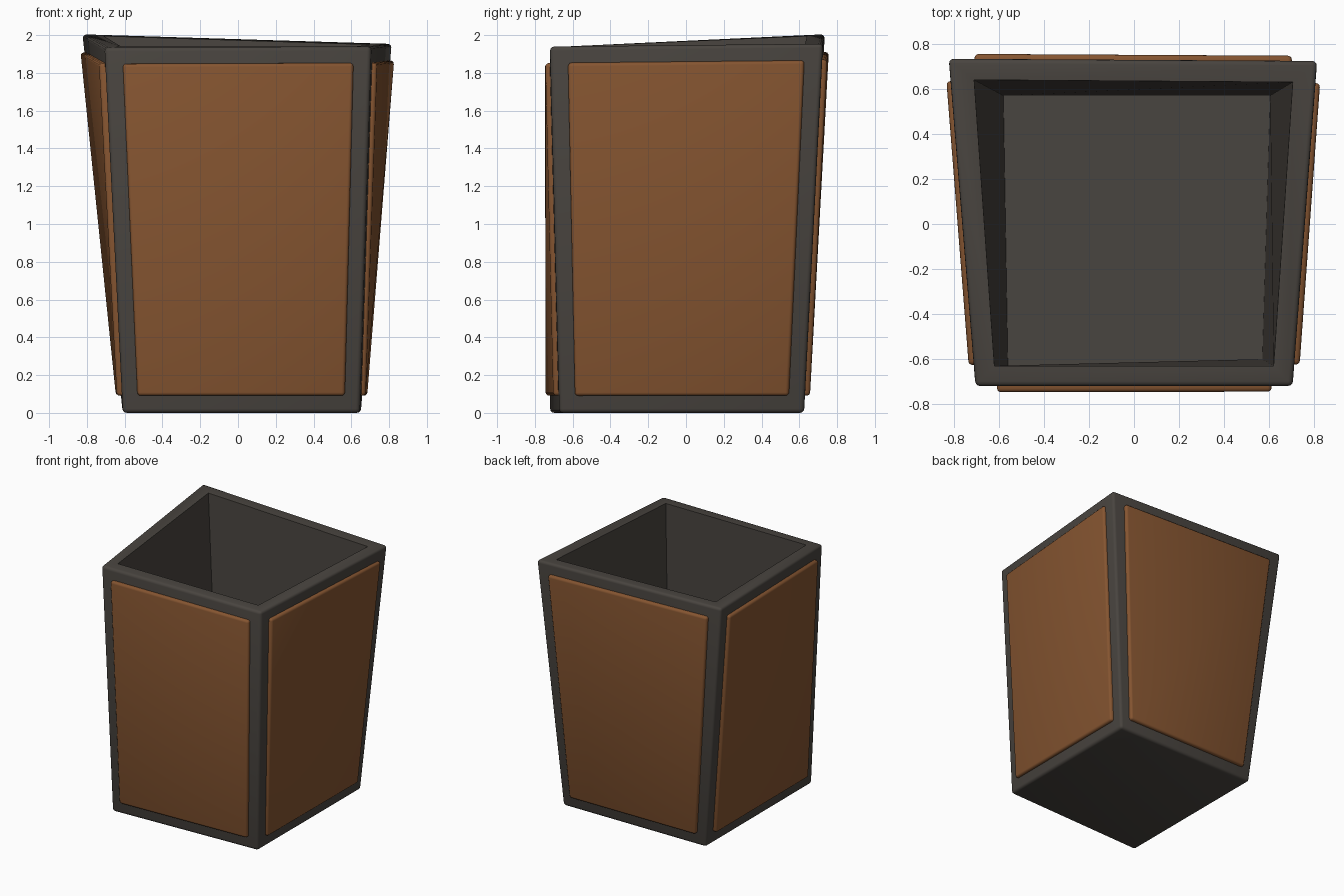
import bpy, bmesh
from mathutils import Vector

if "Cube" in bpy.data.objects:
    bpy.data.objects.remove(bpy.data.objects["Cube"])


def material(name, col):
    m = bpy.data.materials.new(name)
    m.diffuse_color = (*col, 1)
    m.use_nodes = True
    m.node_tree.nodes["Principled BSDF"].inputs["Base Color"].default_value = m.diffuse_color
    return m


iron = material("dark iron", (0.066, 0.058, 0.050))
wood = material("brown wood", (0.235, 0.090, 0.030))

# Skewed corners in order front-left, front-right, back-right, back-left
bottom = [Vector(p) for p in ((-.61, -.72, 0), (.645, -.67, 0), (.65, .625, 0), (-.61, .62, 0))]
top = [Vector(p) for p in ((-.705, -.72, 1.935), (.705, -.72, 1.94), (.815, .725, 1.955), (-.825, .735, 2.005))]
rim = [Vector(p) for p in ((-.62, -.63, 1.94), (.62, -.63, 1.94), (.705, .63, 1.95), (-.71, .64, 1.995))]
floor = [Vector(p) for p in ((-.56, -.63, .12), (.57, -.60, .12), (.605, .57, .12), (-.58, .57, .12))]


def finish(bm, name, mat, edges, width):
    bmesh.ops.recalc_face_normals(bm, faces=bm.faces)
    bmesh.ops.bevel(bm, geom=edges, offset=width, segments=3, profile=0.5, affect='EDGES')
    me = bpy.data.meshes.new(name)
    bm.to_mesh(me)
    bm.free()
    me.materials.append(mat)
    ob = bpy.data.objects.new(name, me)
    bpy.context.collection.objects.link(ob)
    bpy.ops.object.select_all(action='DESELECT')
    ob.select_set(True)
    bpy.context.view_layer.objects.active = ob
    bpy.ops.object.shade_smooth_by_angle(angle=0.6)


# Open hollow bin body with softened outer edges
bm = bmesh.new()
rings = [[bm.verts.new(p) for p in ring] for ring in (bottom, top, rim, floor)]
bm.faces.new(rings[0][::-1])
for a, b in zip(rings, rings[1:]):
    for i in range(4):
        j = (i + 1) % 4
        bm.faces.new((a[i], a[j], b[j], b[i]))
bm.faces.new(rings[3])
outer = set(rings[0] + rings[1])
finish(bm, "bin_body", iron, [e for e in bm.edges if all(v in outer for v in e.verts)], 0.022)

# Raised wooden panel inset on each side
for i, name in enumerate(("front_panel", "right_panel", "back_panel", "left_panel")):
    j = (i + 1) % 4
    b0, b1, t0, t1 = bottom[i], bottom[j], top[i], top[j]
    n = (t1 - b0).cross(t0 - b1).normalized()

    def on_side(u, v):
        return b0.lerp(b1, u).lerp(t0.lerp(t1, u), v)

    quad = [on_side(u, v) for u, v in ((.065, .047), (.935, .047), (.935, .955), (.065, .955))]
    bm = bmesh.new()
    back = [bm.verts.new(p - n * 0.035) for p in quad]
    face = [bm.verts.new(p + n * 0.027) for p in quad]
    bm.faces.new(back[::-1])
    bm.faces.new(face)
    for k in range(4):
        m = (k + 1) % 4
        bm.faces.new((back[k], back[m], face[m], face[k]))
    front = set(face)
    finish(bm, name, wood, [e for e in bm.edges if any(v in front for v in e.verts)], 0.018)
